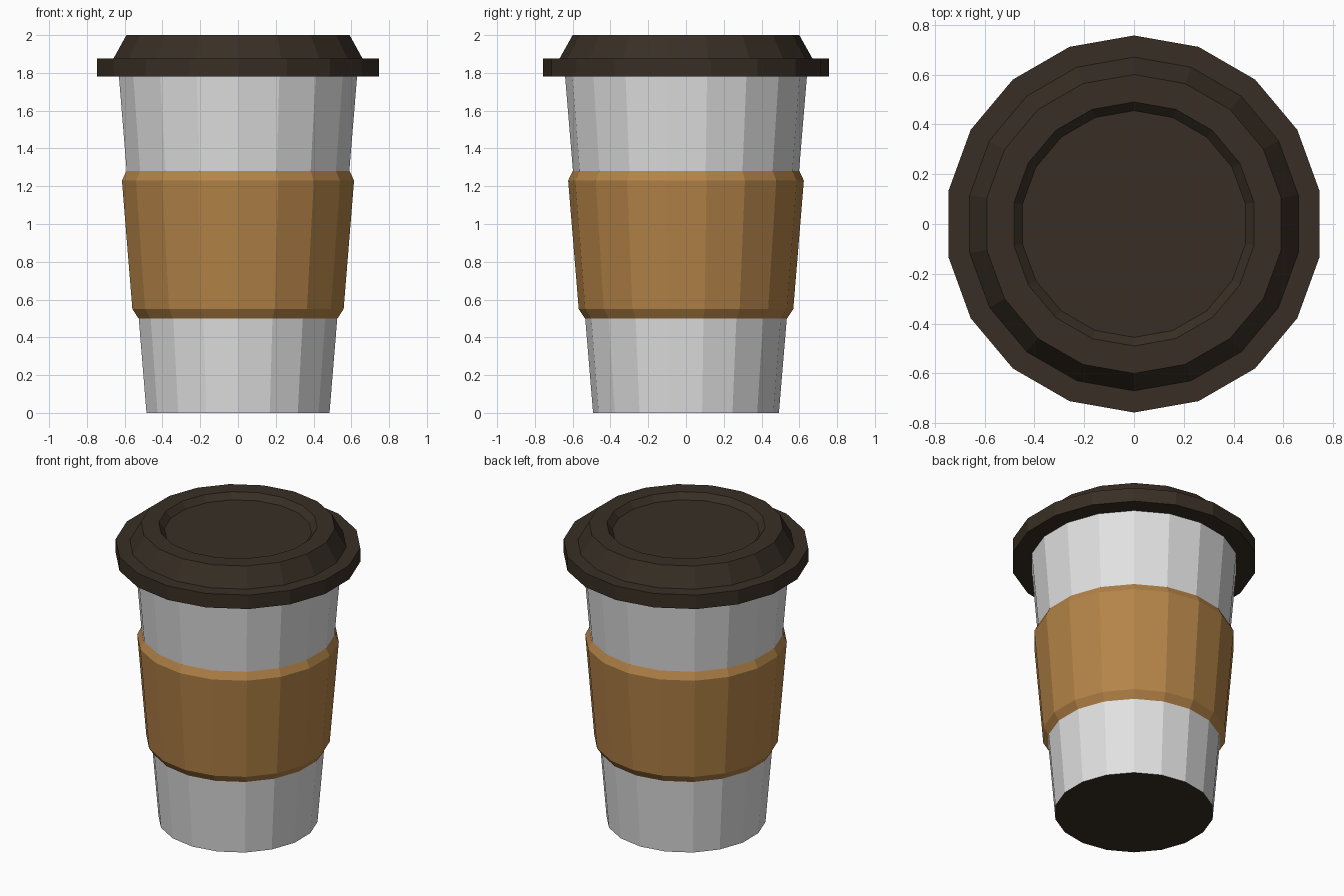
import bpy
import math

if "Cube" in bpy.data.objects:
    bpy.data.objects.remove(bpy.data.objects["Cube"])

SIDES = 18


def material(name, color):
    m = bpy.data.materials.new(name)
    m.diffuse_color = (*color, 1)
    m.use_nodes = True
    m.node_tree.nodes["Principled BSDF"].inputs["Base Color"].default_value = m.diffuse_color
    return m


def lathe(name, profile, mat, cap_start=False, cap_end=False, closed=False):
    """Revolve a (radius, z) profile, listed so its outside faces outwards."""
    n = len(profile)
    verts = []
    for r, z in profile:
        for i in range(SIDES):
            a = math.pi / 2 + 2 * math.pi * i / SIDES
            verts.append((r * math.cos(a), r * math.sin(a), z))
    faces = []
    for k in range(n if closed else n - 1):
        p, q = k * SIDES, ((k + 1) % n) * SIDES
        for i in range(SIDES):
            j = (i + 1) % SIDES
            faces.append((p + i, p + j, q + j, q + i))
    if cap_start:
        faces.append(tuple(reversed(range(SIDES))))
    if cap_end:
        faces.append(tuple(range((n - 1) * SIDES, n * SIDES)))
    mesh = bpy.data.meshes.new(name)
    mesh.from_pydata(verts, [], faces)
    mesh.materials.append(mat)
    ob = bpy.data.objects.new(name, mesh)
    bpy.context.collection.objects.link(ob)
    return ob


white = material("cup_white", (0.75, 0.75, 0.75))
brown = material("cardboard_brown", (0.46, 0.23, 0.065))
dark = material("dark_lid_brown", (0.04, 0.028, 0.018))

# Tapered cup wall, with a dark base disc
cup = lathe("cup", [(0.492, 0), (0.64, 1.78)], white, cap_start=True)
cup.data.materials.append(dark)
for f in cup.data.polygons:
    if f.normal.z < -0.9:
        f.material_index = 1

# Cardboard sleeve with bevelled ends
lathe("sleeve", [(0.535, 0.50), (0.568, 0.55), (0.624, 1.23), (0.600, 1.28)], brown)

# Lid: wide rim, sloped shoulder, recessed top
lathe("lid", [(0.62, 1.78), (0.757, 1.78), (0.757, 1.875), (0.67, 1.875),
              (0.60, 2.0), (0.49, 2.0), (0.455, 1.96)], dark,
      cap_start=True, cap_end=True)
